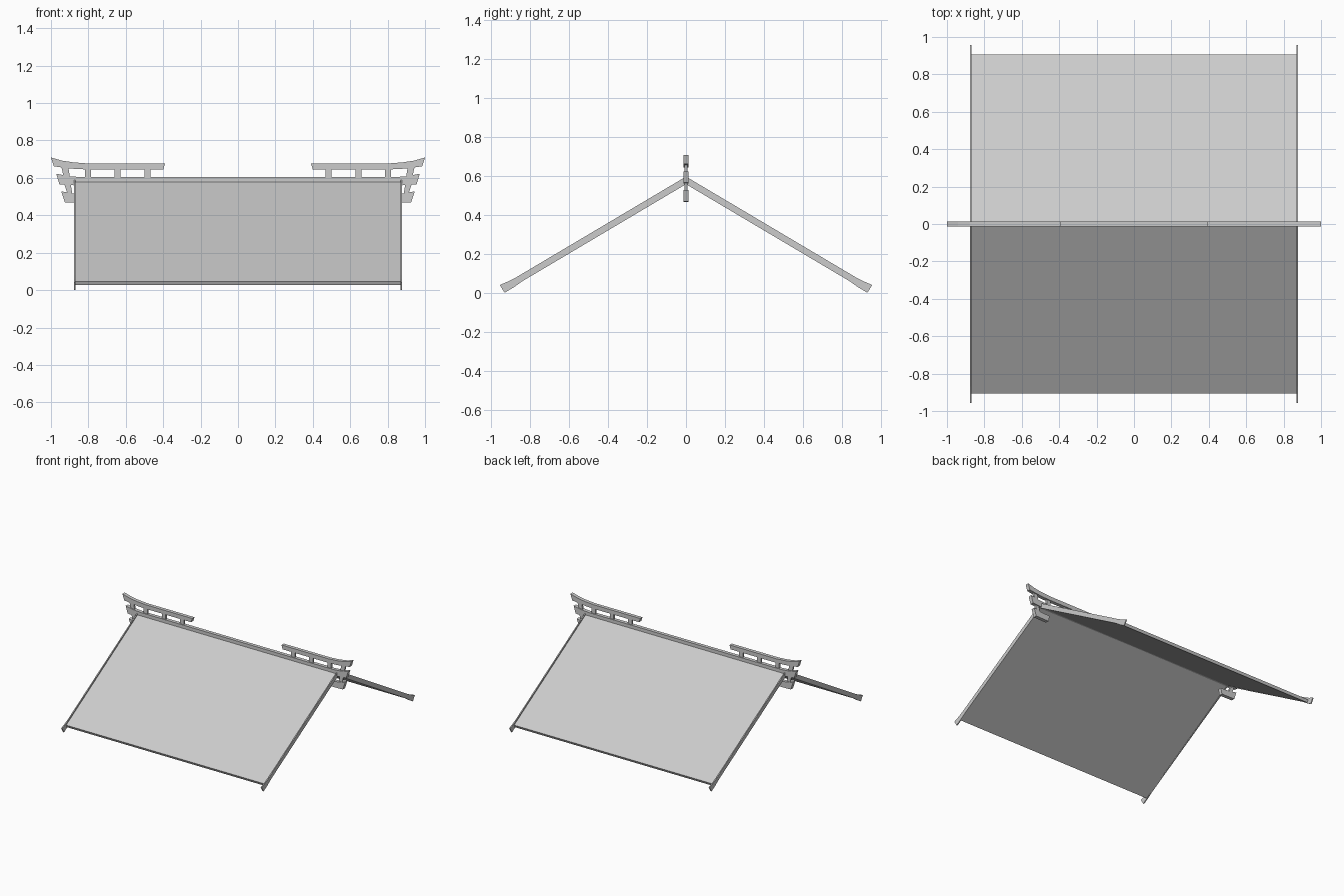
import bpy, bmesh

if "Cube" in bpy.data.objects:
    bpy.data.objects.remove(bpy.data.objects["Cube"])


def prism(name, profile, axis, lo, hi):
    """Extrude a closed 2D profile along x (profile = y,z) or y (profile = x,z)."""
    bm = bmesh.new()

    def place(p, d):
        return (d, p[0], p[1]) if axis == 'x' else (p[0], d, p[1])
    a = [bm.verts.new(place(p, lo)) for p in profile]
    b = [bm.verts.new(place(p, hi)) for p in profile]
    n = len(profile)
    bm.faces.new(a)
    bm.faces.new(b[::-1])
    for i in range(n):
        bm.faces.new((a[i], b[i], b[(i + 1) % n], a[(i + 1) % n]))
    bmesh.ops.recalc_face_normals(bm, faces=bm.faces)
    me = bpy.data.meshes.new(name)
    bm.to_mesh(me)
    bm.free()
    ob = bpy.data.objects.new(name, me)
    bpy.context.collection.objects.link(ob)
    return ob


def mirrored(half):
    """Close a half profile (given outer surface from centre, then back) about 0."""
    top, bottom = half
    left = [(-u, v) for u, v in reversed(top) if u > 0]
    left_b = [(-u, v) for u, v in bottom if u > 0]
    return left + top + bottom[::-1] + left_b


# Roof slopes: one bent slab
prism("roof_slopes", mirrored(([(0, .586), (.905, .047)],
                               [(0, .564), (.895, .027)])), 'x', -.868, .868)

# Gable boards with upturned feet
gable = mirrored(([(0, .597), (.87, .081), (.91, .060), (.957, .040)],
                  [(0, .558), (.84, .060), (.885, .028), (.932, 0)]))
for side, x in (("left", -.872), ("right", .872)):
    prism(side + "_gable_board", gable, 'x', x - .004, x + .004)

# Ridge beam with rising ends
prism("ridge_beam", mirrored(([(0, .604), (.84, .604), (.90, .609), (.972, .622)],
                              [(0, .562), (.84, .560), (.90, .561), (.955, .566)])),
      'y', -.014, .014)

# Ornamental end beams and posts, repeated on both sides
upper = [(.39, .677), (.80, .677), (.88, .683), (.94, .692), (1.0, .709),
         (.985, .662), (.93, .654), (.87, .648), (.80, .645), (.40, .645)]
lower = [(.80, .513), (.87, .515), (.945, .528), (.925, .468), (.87, .467), (.81, .467)]
posts = [[(c - .016, .600), (c + .016, .600), (c + .016, .650), (c - .016, .650)]
         for c in (.485, .643, .803)]
posts.append([(.898, .600), (.932, .606), (.946, .665), (.908, .660)])
posts.append([(.885, .510), (.912, .515), (.930, .572), (.895, .570)])

for side, s in (("left", -1), ("right", 1)):
    def flip(p):
        return [(s * u, v) for u, v in p]
    prism(side + "_upper_beam", flip(upper), 'y', -.014, .014)
    prism(side + "_lower_beam", flip(lower), 'y', -.014, .014)
    for i, p in enumerate(posts):
        prism(f"{side}_post_{i + 1}", flip(p), 'y', -.007, .007)
